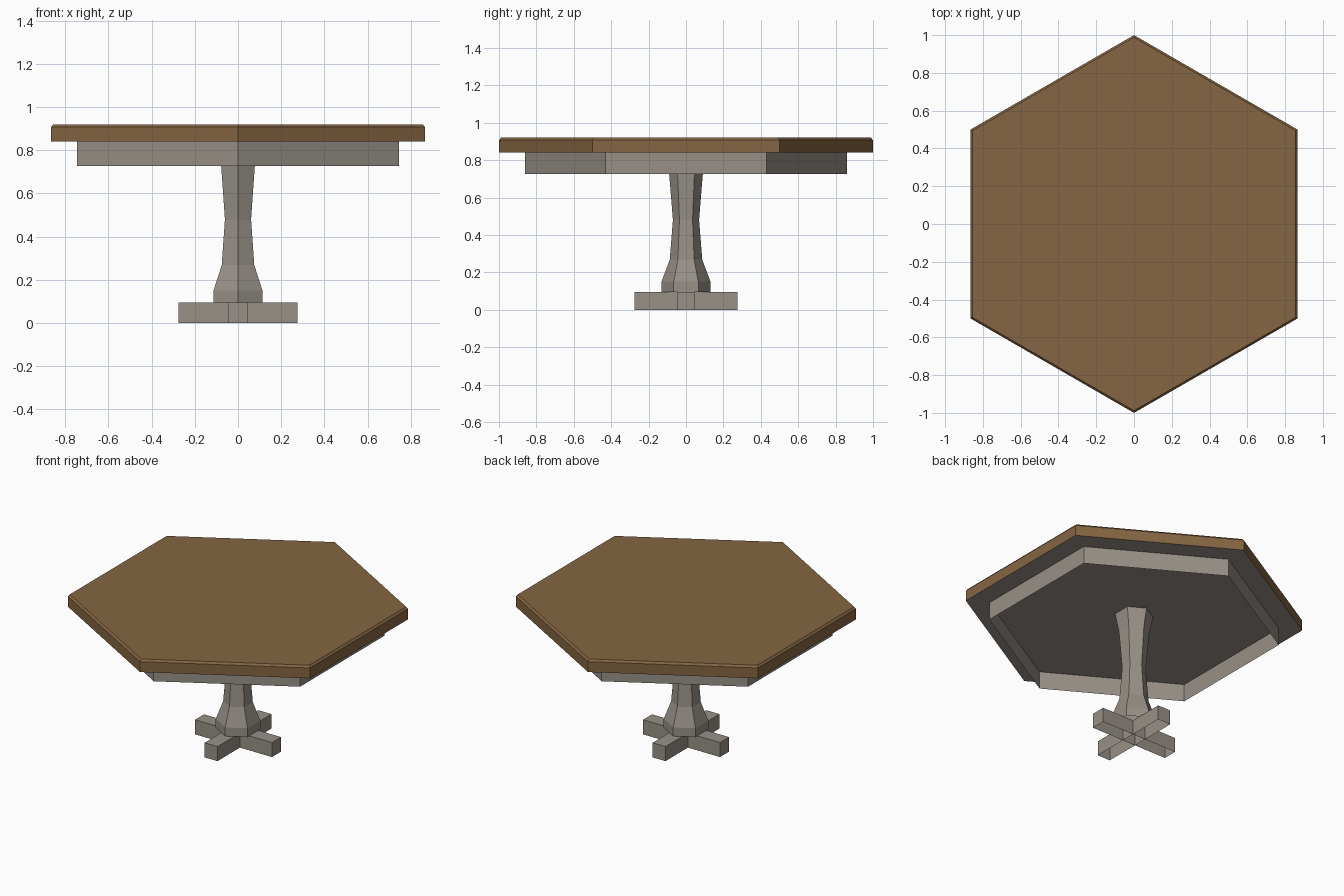
import bpy, bmesh, math

if "Cube" in bpy.data.objects:
    bpy.data.objects.remove(bpy.data.objects["Cube"])


def material(name, rgb):
    m = bpy.data.materials.new(name)
    m.diffuse_color = (*rgb, 1)
    m.use_nodes = True
    m.node_tree.nodes["Principled BSDF"].inputs["Base Color"].default_value = m.diffuse_color
    return m


wood = material("brown wood", (0.235, 0.13, 0.055))
stone = material("warm grey", (0.31, 0.28, 0.245))


def hex_loft(name, profile, mats, cap_low=False, cap_high=False):
    """Six-sided shell through (radius, z) rings, corners on the y axis."""
    bm = bmesh.new()
    rings = [[bm.verts.new((r * math.sin(k * math.pi / 3), -r * math.cos(k * math.pi / 3), z))
              for k in range(6)] for r, z in profile]
    for a, b in zip(rings, rings[1:]):
        for k in range(6):
            n = (k + 1) % 6
            bm.faces.new((a[k], a[n], b[n], b[k]))
    if cap_low:
        bm.faces.new(rings[0][::-1]).material_index = len(mats) - 1
    if cap_high:
        bm.faces.new(rings[-1])
    return finish(name, bm, mats)


def finish(name, bm, mats):
    me = bpy.data.meshes.new(name)
    bm.to_mesh(me)
    bm.free()
    for m in mats:
        me.materials.append(m)
    ob = bpy.data.objects.new(name, me)
    bpy.context.collection.objects.link(ob)
    return ob


def foot_bar(name, hx, hy, h):
    """Box with an open underside."""
    bm = bmesh.new()
    bmesh.ops.create_cube(bm, size=1)
    for v in bm.verts:
        v.co = (v.co.x * 2 * hx, v.co.y * 2 * hy, (v.co.z + 0.5) * h)
    bm.normal_update()
    bmesh.ops.delete(bm, geom=[f for f in bm.faces if f.normal.z < -0.5], context='FACES_ONLY')
    return finish(name, bm, [stone])


# Table top: brown with a small top bevel, grey underside
hex_loft("table_top", [(1.0, 0.84), (1.0, 0.907), (0.988, 0.92)], [wood, stone], True, True)
# Apron: thin hexagonal skirt, open below
hex_loft("apron", [(0.86, 0.727), (0.86, 0.84)], [stone])
# Pedestal column
hex_loft("column", [(0.131, 0.094), (0.131, 0.15), (0.087, 0.268), (0.07, 0.48),
                    (0.09, 0.727), (0.113, 0.84)], [stone])
# Crossed feet
foot_bar("foot_side_to_side", 0.275, 0.046, 0.094)
foot_bar("foot_front_to_back", 0.046, 0.275, 0.094)
